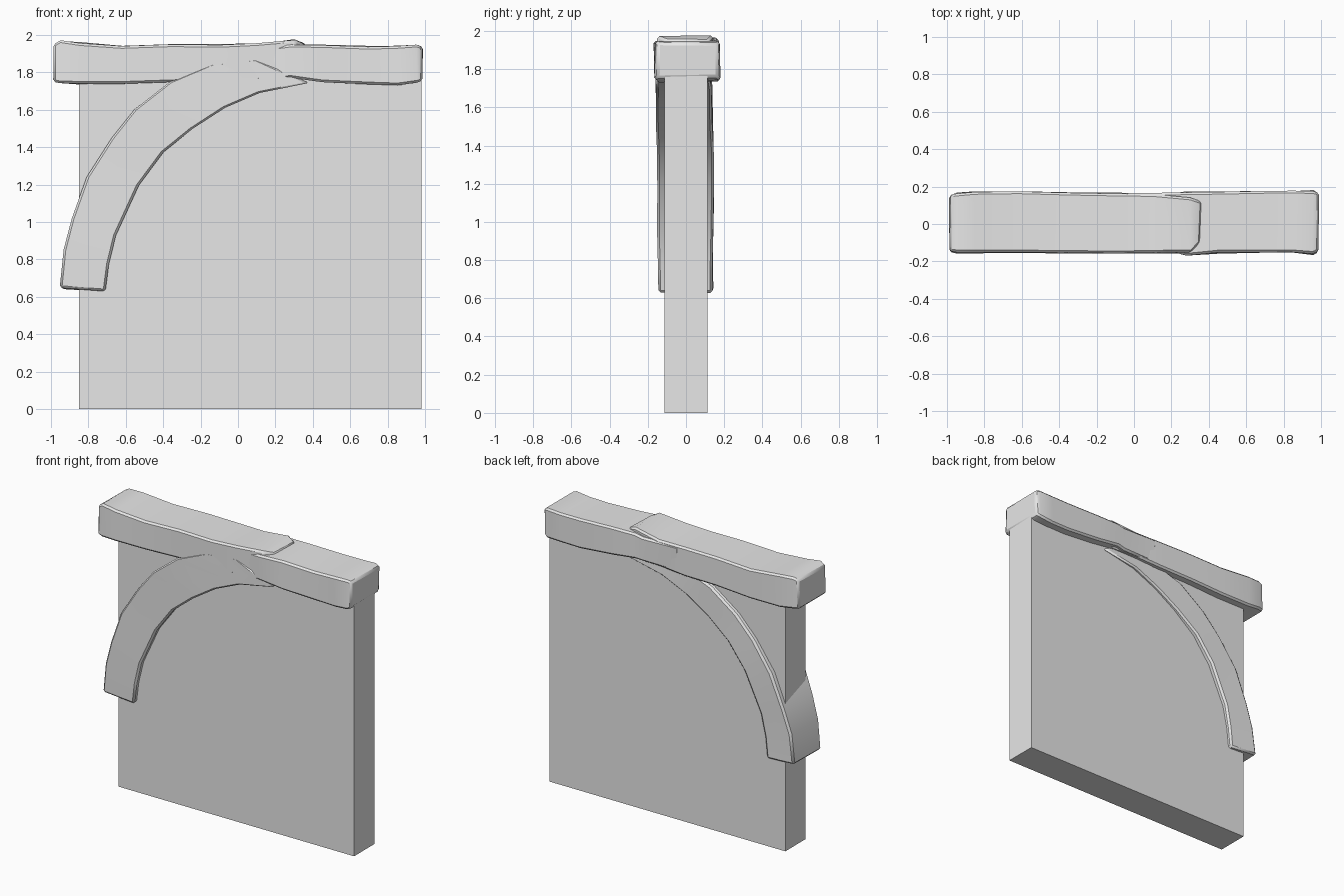
import bpy
import bmesh
import math
import random
from mathutils import Vector

random.seed(4)
cube = bpy.data.objects.get("Cube")
if cube:
    bpy.data.objects.remove(cube, do_unlink=True)

# One plain grey for everything
grey = bpy.data.materials.new("plain_grey")
grey.use_nodes = True
tone = (0.8, 0.8, 0.8, 1)
grey.diffuse_color = tone
grey.node_tree.nodes["Principled BSDF"].inputs["Base Color"].default_value = tone


def loft(name, rings, bevel=0):
    """Skin a row of four-cornered sections into a closed solid."""
    bm = bmesh.new()
    rows = [[bm.verts.new(p) for p in ring] for ring in rings]
    for a, b in zip(rows, rows[1:]):
        for i in range(4):
            j = (i + 1) % 4
            bm.faces.new((a[i], a[j], b[j], b[i]))
    bm.faces.new(rows[0])
    bm.faces.new(rows[-1][::-1])
    bmesh.ops.recalc_face_normals(bm, faces=bm.faces)
    mesh = bpy.data.meshes.new(name)
    bm.to_mesh(mesh)
    bm.free()
    mesh.materials.append(grey)
    obj = bpy.data.objects.new(name, mesh)
    bpy.context.collection.objects.link(obj)
    if bevel:
        mod = obj.modifiers.new("worn_edges", 'BEVEL')
        mod.width = bevel
        mod.segments = 1
        mod.limit_method = 'ANGLE'
        mod.angle_limit = math.radians(40)
        bpy.ops.object.select_all(action='DESELECT')
        obj.select_set(True)
        bpy.context.view_layer.objects.active = obj
        bpy.ops.object.shade_smooth_by_angle(angle=math.radians(40))
    return obj


def worn(point, amount=0.005):
    """Nudge a corner so the timber looks hand hewn."""
    return Vector(point) + Vector([random.uniform(-amount, amount) for _ in range(3)])


def section(x, front, back, low, high):
    corners = ((front, low), (back, low), (back, high), (front, high))
    return [(x, y, z) for y, z in corners]


# Wall panel
loft("wall_panel", [section(x, -0.112, 0.112, 0, 1.85) for x in (-0.85, 0.98)])

# Top beam in two overlapping lengths: x, front, back, bottom, top
long_beam = [
    (-0.985, -0.145, 0.155, 1.75, 1.95), (-0.95, -0.153, 0.165, 1.745, 1.968),
    (-0.85, -0.153, 0.175, 1.738, 1.958), (-0.62, -0.155, 0.175, 1.735, 1.945),
    (-0.35, -0.155, 0.17, 1.75, 1.952), (-0.1, -0.155, 0.165, 1.755, 1.948),
    (0.1, -0.158, 0.155, 1.76, 1.953), (0.3, -0.15, 0.145, 1.77, 1.978),
    (0.36, -0.09, 0.12, 1.8, 1.955)]
short_beam = [
    (-0.05, -0.14, 0.165, 1.76, 1.94), (0.22, -0.15, 0.168, 1.765, 1.942),
    (0.28, -0.172, 0.17, 1.775, 1.945), (0.45, -0.155, 0.17, 1.75, 1.945),
    (0.7, -0.155, 0.172, 1.738, 1.94), (0.85, -0.155, 0.174, 1.735, 1.945),
    (0.955, -0.163, 0.178, 1.742, 1.945), (0.987, -0.15, 0.165, 1.76, 1.937)]
for name, stations in (("long_beam", long_beam), ("short_beam", short_beam)):
    loft(name, [[worn(p) for p in section(*s)] for s in stations], 0.012)

# Curved brace: outer x, z and inner x, z from foot to beam
curve = [
    (-0.95, 0.645, -0.705, 0.63), (-0.93, 0.85, -0.69, 0.77),
    (-0.89, 1.02, -0.655, 0.93), (-0.81, 1.24, -0.53, 1.2),
    (-0.68, 1.45, -0.4, 1.37), (-0.56, 1.6, -0.24, 1.5),
    (-0.37, 1.75, -0.07, 1.61), (-0.15, 1.84, 0.12, 1.69),
    (0.1, 1.87, 0.38, 1.74)]
rings = []
for i, (ox, oz, ix, iz) in enumerate(curve):
    t = i / (len(curve) - 1)
    front = -0.145 - 0.014 * t
    back = 0.14 + 0.01 * math.sin(math.pi * t) - 0.015 * t
    outer, inner = Vector((ox, 0, oz)), Vector((ix, 0, iz))
    # The rear face narrows on its outer side as it climbs
    rear = outer.lerp(inner, 0.05 + 0.3 * t)
    rings.append([worn(p, 0.004) for p in (
        (ox, front, oz), (ix, front, iz),
        (ix - 0.02, back, iz), (rear.x, back, rear.z))])
loft("curved_brace", rings, 0.012)
